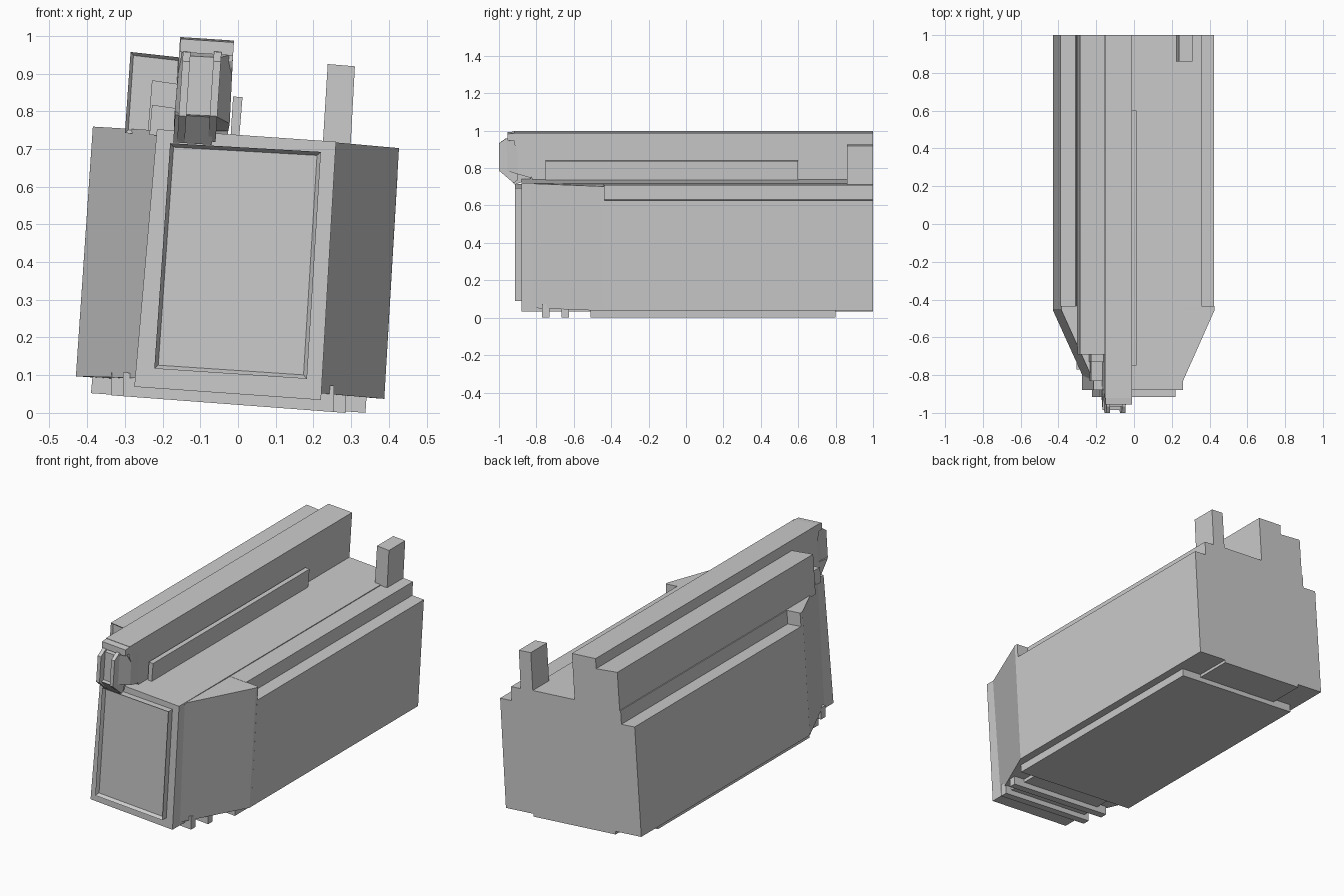
import bpy, bmesh

if "Cube" in bpy.data.objects:
    bpy.data.objects.remove(bpy.data.objects["Cube"])

LEAN = 0.066  # the whole model leans slightly to the right


def finish(name, bm, inset=None):
    bmesh.ops.recalc_face_normals(bm, faces=bm.faces[:])
    if inset:
        front = min(bm.faces, key=lambda f: f.calc_center_median().y)
        bmesh.ops.inset_individual(bm, faces=[front], thickness=inset[0], depth=inset[1])
    me = bpy.data.meshes.new(name)
    bm.to_mesh(me)
    bm.free()
    ob = bpy.data.objects.new(name, me)
    bpy.context.collection.objects.link(ob)
    return ob


def skin(bm, rings):
    """Join matching rings of points and close both ends."""
    rows = [[bm.verts.new(p) for p in r] for r in rings]
    for a, b in zip(rows, rows[1:]):
        for i in range(len(a)):
            j = (i + 1) % len(a)
            bm.faces.new((a[i], a[j], b[j], b[i]))
    bm.faces.new(rows[0])
    bm.faces.new(rows[-1])


def loft(name, *sections, inset=None):
    """Sections are (y, [(x, z), ...])."""
    bm = bmesh.new()
    skin(bm, [[(x, y, z) for x, z in prof] for y, prof in sections])
    return finish(name, bm, inset)


def prism(name, prof, y0, y1, inset=None):
    return loft(name, (y0, prof), (y1, prof), inset=inset)


def slab(name, prof, x0, x1):
    """Side profile (y, z) spread across x, following the lean."""
    bm = bmesh.new()
    mid = (x0 + x1) / 2
    skin(bm, [[(x + LEAN * (z - 0.745), y, z - LEAN * (x - mid)) for y, z in prof]
              for x in (x0, x1)])
    return finish(name, bm)


# Main body with stepped upper edges, and its tapered front
prism("body", [(.388, .04), (.423, .63), (.353, .635), (.357, .711), (-.305, .756),
               (-.31, .683), (-.39, .69), (-.43, .10)], -.44, 1)
full = [(.388, .04), (.427, .705), (-.385, .762), (-.43, .10)]
loft("tapered_front",
     (-.83, [(.215, .055), (.26, .72), (-.215, .752), (-.26, .095)]),
     (-.455, full), (-.435, full))

# Inner core running through the body, with the framed front panel
prism("core", [(.22, .037), (.26, .722), (-.215, .755), (-.275, .072)], -.88, 1)
prism("front_panel", [(.183, .093), (.22, .695), (-.18, .718), (-.222, .12)],
      -.915, -.87, inset=(.014, -.018))

# Tall top beam with slanted front end
slab("top_beam", [(1, .735), (1, .995), (-.92, .995), (-.92, .94), (-.815, .735)], -.17, -.027)

# Nose at the front of the beam
loft("nose",
     (-.965, [(-.06, .79), (-.048, .945), (-.14, .95), (-.153, .795)]),
     (-.90, [(-.022, .77), (-.013, .955), (-.153, .965), (-.17, .78)]),
     (-.83, [(-.026, .75), (-.013, .955), (-.153, .965), (-.17, .75)]))
slab("nose_lip", [(-.9, .955), (-.955, .955), (-.955, .99), (-.9, .995)], -.168, -.027)
slab("nose_chin", [(-.82, .755), (-.915, .717), (-.985, .79), (-.90, .80)], -.17, -.068)
for side, x in (("left", -.16), ("right", -.078)):
    slab("nose_fin_" + side, [(-.9, .74), (-.92, .722), (-1, .79), (-1, .935),
                              (-.965, .96), (-.9, .965)], x, x + .02)

# Side beam beside the top beam, with a stepped front
prism("side_beam", [(-.15, .945), (-.285, .96), (-.30, .745), (-.16, .735)],
      -.69, 1, inset=(.012, -.01))
prism("side_beam_step", [(-.16, .875), (-.228, .885), (-.24, .74), (-.165, .735)], -.73, -.68)
prism("side_beam_foot", [(-.16, .81), (-.228, .82), (-.235, .74), (-.165, .735)], -.83, -.72)

# Thin rail and rear post on the roof
prism("roof_rail", [(.003, .73), (.012, .84), (-.013, .842), (-.02, .73)], -.75, .6)
prism("rear_post", [(.298, .70), (.31, .922), (.238, .928), (.224, .70)], .86, 1)

# Underside plate and two cross bars
prism("bottom_plate", [(.338, .003), (.342, .06), (-.385, .11), (-.39, .055)], -.51, .8)
for i, (y, w) in enumerate(((-.75, .28), (-.645, .31))):
    c = -.025
    prism(f"cross_bar_{i + 1}",
          [(c + w, .026 - w * .075), (c + w, .075), (c - w, .11), (c - w, .026 + w * .075)],
          y - .02, y + .02)

# Rest exactly on the ground
low = min(v.co.z for o in bpy.data.objects for v in o.data.vertices)
for o in bpy.data.objects:
    o.location.z -= low
